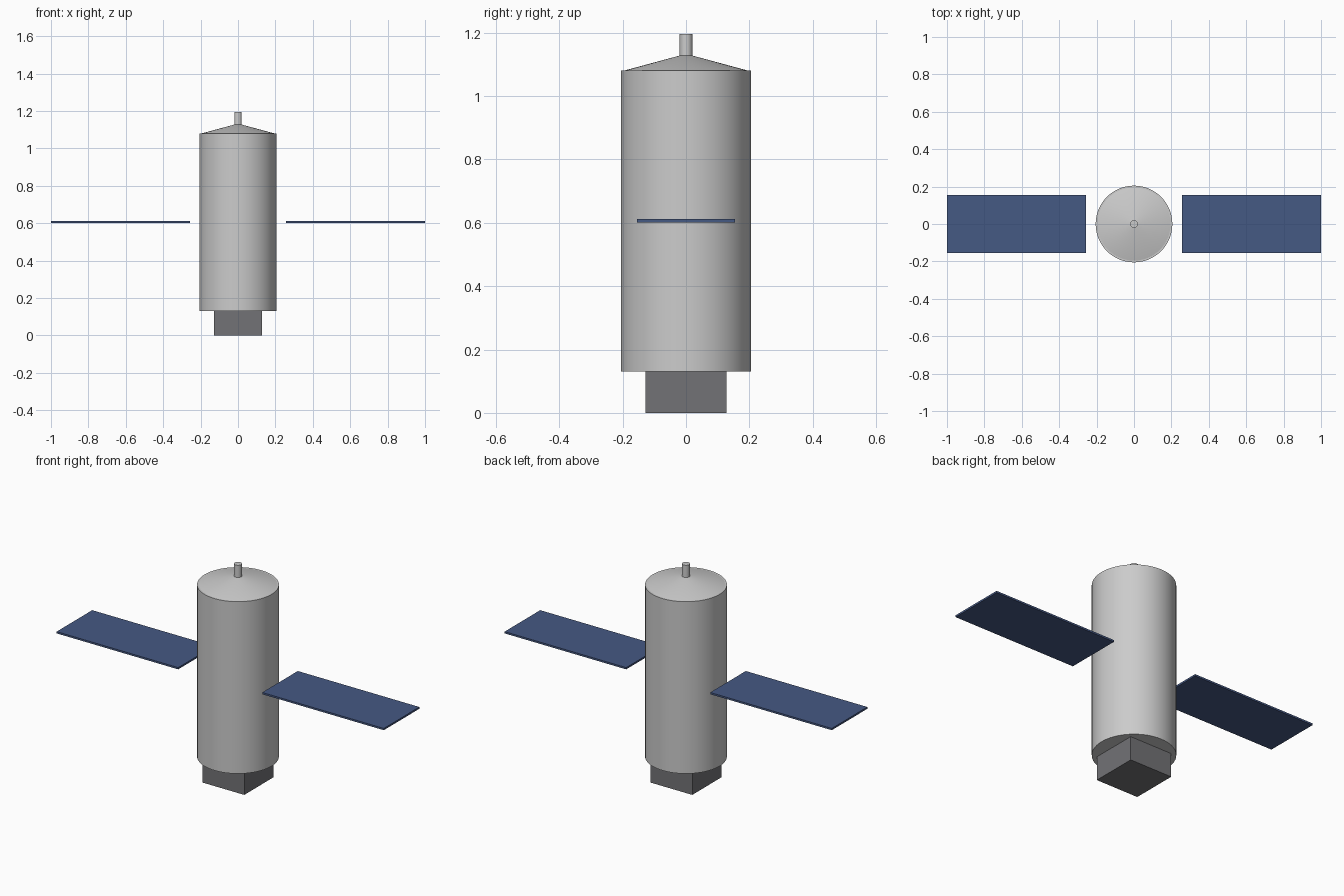
import bpy
import math

if "Cube" in bpy.data.objects:
    bpy.data.objects.remove(bpy.data.objects["Cube"])


def material(name, color):
    mat = bpy.data.materials.new(name)
    mat.diffuse_color = (*color, 1)
    mat.use_nodes = True
    mat.node_tree.nodes["Principled BSDF"].inputs["Base Color"].default_value = mat.diffuse_color
    return mat


def finish(name, mat=None):
    obj = bpy.context.object
    obj.name = name
    if mat:
        obj.data.materials.append(mat)
    return obj


def tapered(name, r_bottom, r_top, z0, z1, sides=64):
    bpy.ops.mesh.primitive_cone_add(vertices=sides, radius1=r_bottom, radius2=r_top,
                                    depth=z1 - z0, location=(0, 0, (z0 + z1) / 2))
    bpy.ops.object.shade_smooth_by_angle(angle=math.radians(30))
    return finish(name)


def box(name, center, size, mat):
    bpy.ops.mesh.primitive_cube_add(size=1, location=center)
    bpy.context.object.scale = size
    bpy.ops.object.transform_apply(location=False, rotation=False, scale=True)
    return finish(name, mat)


dark_grey = material("dark_grey", (0.17, 0.17, 0.18))
blue = material("panel_blue", (0.06, 0.10, 0.23))

# Cylindrical hull, shallow conical cap and antenna
tapered("main_body", 0.205, 0.205, 0.13, 1.08)
tapered("top_cap", 0.203, 0.018, 1.078, 1.128)
tapered("antenna", 0.02, 0.02, 1.12, 1.195, 32)

# Square instrument block underneath
box("base_block", (0, 0, 0.065), (0.256, 0.256, 0.13), dark_grey)

# Free-standing solar panels on both sides
for side, name in ((-1, "left_solar_panel"), (1, "right_solar_panel")):
    box(name, (side * 0.6285, 0, 0.606), (0.743, 0.31, 0.01), blue)
